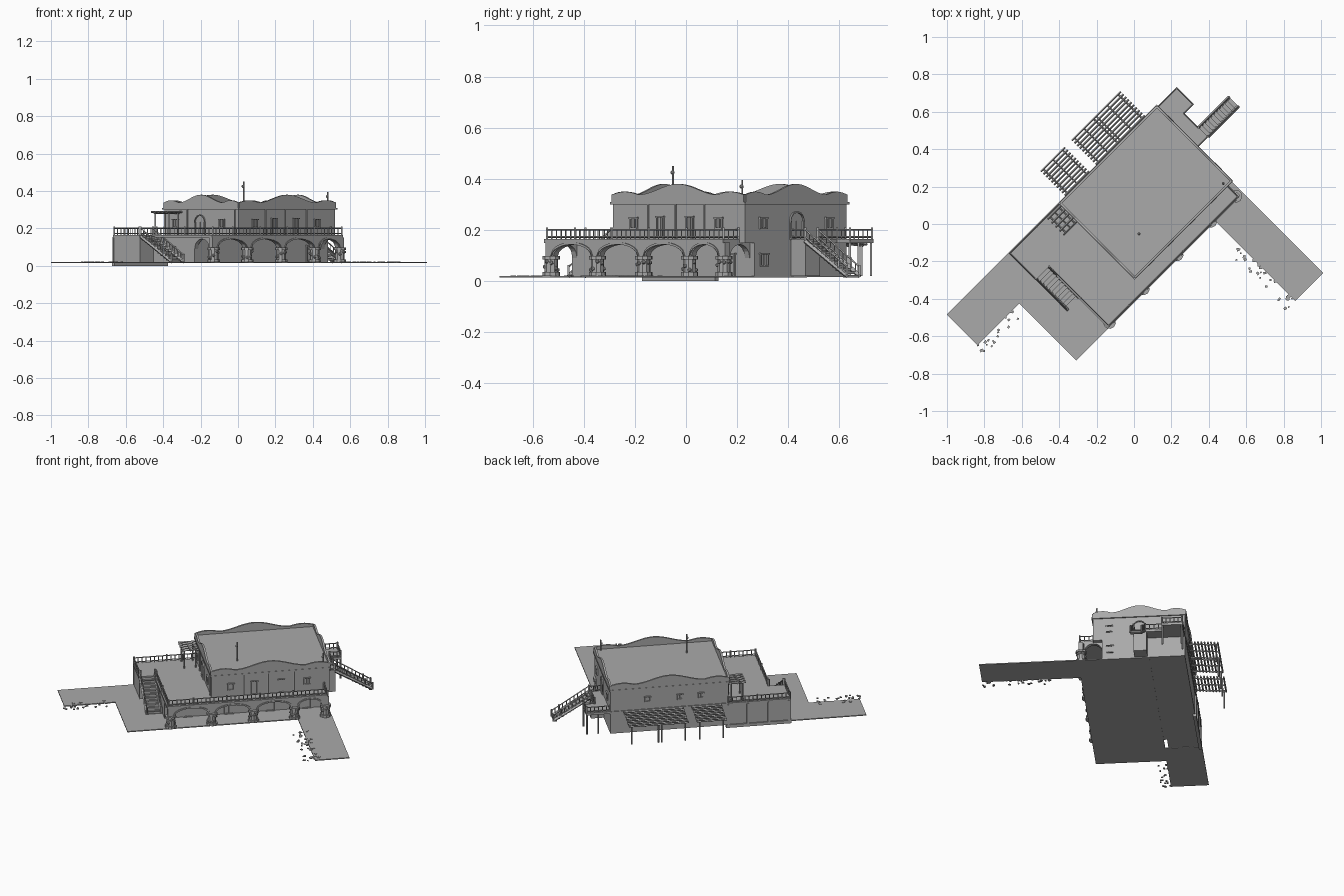
import bpy, bmesh, math, random
from mathutils import Matrix, Vector

random.seed(4)
cube = bpy.data.objects.get("Cube")
if cube:
    bpy.data.objects.remove(cube)

plaster = bpy.data.materials.new("grey plaster")
plaster.use_nodes = True
plaster.diffuse_color = (0.4, 0.4, 0.4, 1)
plaster.node_tree.nodes["Principled BSDF"].inputs["Base Color"].default_value = (0.4, 0.4, 0.4, 1)

TURN = Matrix.Rotation(math.radians(45), 4, "Z")  # the house stands diagonally
GROUND, DECK, ROOF = 0.02, 0.165, 0.325
U0, U1, V0, V1 = -0.2, 0.53, -0.205, 0.357       # upper storey
BACK, FRONT, END = 0.362, -0.28, -0.48           # terrace limits


def finish(name, bm):
    bmesh.ops.recalc_face_normals(bm, faces=bm.faces)
    bm.transform(TURN)
    mesh = bpy.data.meshes.new(name)
    bm.to_mesh(mesh)
    bm.free()
    mesh.materials.append(plaster)
    obj = bpy.data.objects.new(name, mesh)
    bpy.context.collection.objects.link(obj)
    return obj


def box(bm, u0, u1, v0, v1, z0, z1):
    m = Matrix.Translation(((u0 + u1) / 2, (v0 + v1) / 2, (z0 + z1) / 2))
    bmesh.ops.create_cube(bm, size=1, matrix=m @ Matrix.Diagonal((u1 - u0, v1 - v0, z1 - z0, 1)))


def bar(bm, p, q, r, sides=4):
    p, q = Vector(p), Vector(q)
    m = Matrix.Translation((p + q) / 2) @ (q - p).to_track_quat("Z", "Y").to_matrix().to_4x4()
    bmesh.ops.create_cone(bm, segments=sides, radius1=r, radius2=r, depth=(q - p).length,
                          cap_ends=True, matrix=m)


def boxes(name, *sizes):
    bm = bmesh.new()
    for s in sizes:
        box(bm, *s)
    return finish(name, bm)


def curtain(bm, a, b, n, low, high, thick):
    """Upright wall from a to b between two height curves of t in 0..1."""
    a, b = Vector(a), Vector(b)
    side = Vector((b.y - a.y, a.x - b.x)).normalized() * thick / 2
    rows = []
    for i in range(n + 1):
        t = i / n
        p = a.lerp(b, t)
        rows.append([bm.verts.new((*(p + s * side), z(t))) for s, z in
                     ((-1, low), (1, low), (1, high), (-1, high))])
    for r, s in zip(rows, rows[1:]):
        for k in range(4):
            bm.faces.new((r[k], r[(k + 1) % 4], s[(k + 1) % 4], s[k]))
    bm.faces.new(rows[0])
    bm.faces.new(rows[-1])


def railing(bm, p, q):
    p, q = Vector(p), Vector(q)
    up = Vector((0, 0, 1))
    n = max(1, round((q - p).length / 0.026))
    for h in (0.008, 0.036):
        bar(bm, p + up * h, q + up * h, 0.0035)
    for i in range(n + 1):
        s = p.lerp(q, i / n)
        post = i % 8 == 0 or i == n
        bar(bm, s - up * 0.004, s + up * (0.044 if post else 0.036), 0.0055 if post else 0.003)


# Ground sheets
boxes("front_ground", (-0.735, U1, -0.297, 0.14, 0.014, GROUND))
boxes("side_ground", (-1.05, -0.58, 0.134, 0.365, 0.014, GROUND))
boxes("path_ground", (0.318, U1, -0.9, -0.2, 0.014, GROUND))
boxes("back_footing", (-0.587, -0.184, 0.345, 0.365, 0, GROUND))

# Lower storey, terrace and upper storey
boxes("lower_storey", (END, U1, -0.15, V1, 0.016, 0.15), (-0.58, END, 0.16, V1, 0.016, 0.15))
boxes("terrace_deck", (END - 0.01, 0.5, FRONT - 0.015, BACK, 0.15, DECK),
      (-0.585, END - 0.01, 0.16, BACK, 0.15, DECK), (0.5, U1, V0, BACK, 0.15, DECK))
boxes("upper_storey", (U0, U1, V0, V1, DECK, ROOF))
boxes("cornice", (U0 - 0.008, U1 + 0.008, V0 - 0.008, V1 + 0.008, 0.3, 0.31))
boxes("side_balcony", (U1, 0.61, 0.05, V1, 0.15, DECK), (0.61, 0.68, 0.226, V1, 0.15, DECK),
      (U1, 0.61, 0.05, 0.13, GROUND, 0.15))

# Curved parapet on all four sides
def crest(t):
    d = abs(2 * t - 1)
    if d < 0.6:
        return 0.338 + 0.042 * math.cos(math.pi * d / 1.2) ** 2
    return 0.338 + 0.012 * math.sin(math.pi * (d - 0.6) / 0.4)

bm = bmesh.new()
corners = [(U0, V0), (U1, V0), (U1, V1), (U0, V1)]
for i in range(4):
    curtain(bm, corners[i], corners[(i + 1) % 4], 40, lambda t: 0.3, crest, 0.012)
finish("parapet", bm)

# Arcade under the balcony
arches = bmesh.new()
def arch(t):
    return 0.09 + 0.053 * math.sqrt(max(0, 1 - (2 * t - 1) ** 2))

piers = [-0.465, -0.21, 0.046, 0.3, 0.49]
for a, b in zip(piers, piers[1:]):
    curtain(arches, (a + 0.02, FRONT), (b - 0.02, FRONT), 20, arch, lambda t: 0.152, 0.026)
    curtain(arches, (a + 0.012, FRONT), (b - 0.012, FRONT), 20, arch,
            lambda t: arch(t) + 0.009, 0.036)
for u in (END + 0.015, 0.49):
    curtain(arches, (u, FRONT + 0.02), (u, -0.15), 16, arch, lambda t: 0.152, 0.026)
finish("arcade_arches", arches)

bm = bmesh.new()
for u in piers:
    for z0, z1, r in ((GROUND, 0.035, 0.034), (0.035, 0.085, 0.026), (0.085, 0.098, 0.034)):
        bar(bm, (u, FRONT, z0), (u, FRONT, z1), r, 10)
    box(bm, u - 0.02, u + 0.02, FRONT - 0.013, FRONT + 0.013, 0.09, 0.152)
    for k in range(8):  # bulging stones
        a = k * math.pi / 4
        c = Vector((u + 0.025 * math.cos(a), FRONT + 0.025 * math.sin(a), random.uniform(0.04, 0.08)))
        bmesh.ops.create_icosphere(bm, subdivisions=1, radius=0.009, matrix=Matrix.Translation(c))
finish("arcade_piers", bm)

# Doors and windows: raised frames, with arched heads where wanted
frames = bmesh.new()
def opening(axis, at, out, c, z0, z1, w, arched=False):
    def put(p, q, depth):
        lo, hi = sorted((at - out * 0.002, at + out * depth))
        if axis == "v":
            box(frames, c + p[0], c + q[0], lo, hi, p[1], q[1])
        else:
            box(frames, lo, hi, c + p[0], c + q[0], p[1], q[1])
    f = 0.006
    put((-w, z0), (-w + f, z1), 0.007)
    put((w - f, z0), (w, z1), 0.007)
    put((-w, z0 - 0.002), (w, z0 + 0.004), 0.008)
    put((-0.002, z0), (0.002, z1), 0.004)
    if arched:
        a, b = ((c - w, at), (c + w, at)) if axis == "v" else ((at, c - w), (at, c + w))
        bow = lambda t: z1 + w * math.sqrt(max(0, 1 - (2 * t - 1) ** 2))
        curtain(frames, a, b, 16, lambda t: bow(t) - f, bow, 0.016)
    else:
        put((-w - 0.003, z1 - f), (w + 0.003, z1), 0.009)

for u, z0, z1 in ((-0.08, 0.205, 0.25), (0.065, DECK, 0.255), (0.23, DECK, 0.255), (0.39, 0.205, 0.25)):
    opening("v", V0, -1, u, z0, z1, 0.02)
for v in (0.27, -0.08):
    opening("u", U0, -1, v, 0.205, 0.25, 0.02)
for v in (-0.105, 0.26):
    opening("u", U1, 1, v, 0.205, 0.25, 0.02)
opening("u", U0, -1, 0.085, DECK, 0.235, 0.038, True)
opening("u", U1, 1, 0.08, DECK, 0.235, 0.038, True)
for u in (0.3, 0.1, -0.03):
    opening("v", V1, 1, u, 0.215, 0.25, 0.018)
for a, b in zip(piers, piers[1:]):
    opening("v", -0.15, -1, (a + b) / 2, GROUND, 0.11, 0.03)
opening("u", U1, 1, -0.1, 0.06, 0.11, 0.022)
finish("door_and_window_frames", frames)

# Wall pilasters and drainpipes
bm = bmesh.new()
for u in (-0.575, -0.45, -0.32, -0.2):
    box(bm, u - 0.008, u + 0.008, V1, V1 + 0.008, 0.0, 0.155)
for u in (0.0, 0.15, 0.31):
    bar(bm, (u, V0 - 0.004, DECK), (u, V0 - 0.004, 0.3), 0.004, 6)
for v in (-0.18, 0.18):
    bar(bm, (U0 - 0.004, v, DECK), (U0 - 0.004, v, 0.3), 0.004, 6)
finish("pilasters_and_pipes", bm)

# Two outside stairs with sloping rails
def stairs(name, top, bottom, half, n=11):
    top, bottom = Vector(top), Vector(bottom)
    step = (bottom - top) / n
    cross = Vector((step.y, step.x, 0)).normalized() * half
    bm = bmesh.new()
    for i in range(n):
        p, q = top + step * i, top + step * (i + 1)
        us = sorted((p.x - cross.x, q.x + cross.x, p.x + cross.x, q.x - cross.x))
        vs = sorted((p.y - cross.y, q.y + cross.y, p.y + cross.y, q.y - cross.y))
        box(bm, us[0], us[-1], vs[0], vs[-1], q.z - 0.006, q.z + 0.004)
    for s in (-1, 1):
        bar(bm, top + cross * s - Vector((0, 0, 0.01)), bottom + cross * s, 0.009)
    finish(name, bm)
    bm = bmesh.new()
    for s in (-1, 1):
        railing(bm, top + cross * s, bottom + cross * s)
    finish(name + "_rails", bm)

stairs("front_stairs", (-0.53, 0.16, DECK), (-0.53, -0.075, GROUND), 0.045)
stairs("side_stairs", (0.61, 0.085, DECK), (0.84, 0.085, GROUND), 0.035)

# Terrace and balcony railings
def rail_path(name, points):
    bm = bmesh.new()
    for p, q in zip(points, points[1:]):
        railing(bm, (*p, DECK), (*q, DECK))
    finish(name, bm)

rail_path("terrace_railing", [(0.495, V0), (0.495, FRONT - 0.008), (END, FRONT - 0.008), (END, 0.16)])
rail_path("back_railing", [(-0.58, 0.165), (-0.58, BACK - 0.005), (U0, BACK - 0.005)])
rail_path("balcony_railing", [(U1, 0.052), (0.606, 0.052)])
rail_path("landing_railing", [(0.606, 0.12), (0.606, 0.23), (0.676, 0.23), (0.676, 0.352), (U1, 0.352)])
bm = bmesh.new()
for u, v in ((0.674, 0.232), (0.674, 0.35), (0.604, 0.35)):
    bar(bm, (u, v, GROUND), (u, v, DECK), 0.006)
finish("landing_posts", bm)

# Slatted pergolas behind the house and a lattice one on the terrace
def pergola(name, u0, u1, v0, v1, foot, z_in, z_out, slats, outer):
    bm = bmesh.new()
    for u in (u0 + 0.02, (u0 + u1) / 2, u1 - 0.02):
        bar(bm, (u, v0, z_in - 0.006), (u, v1, z_out - 0.006), 0.005)
    for i in range(slats):
        t = i / (slats - 1)
        v, z = v0 + (v1 - v0) * t, z_in + (z_out - z_in) * t
        bar(bm, (u0, v, z), (u1, v, z), 0.0055)
    for u in (u0 + 0.02, u1 - 0.02):
        for v, z in [(v1 - 0.01, z_out)] + ([(v0 + 0.01, z_in)] if outer else []):
            bar(bm, (u, v, foot), (u, v, z), 0.0055)
    finish(name, bm)

for i, (a, b) in enumerate(((0.245, 0.45), (0.08, 0.265), (-0.155, 0.03))):
    pergola(f"back_pergola_{i + 1}", a, b, 0.37, 0.55, GROUND, 0.16, 0.145, 10, False)
pergola("terrace_pergola", -0.31, -0.2, 0.225, 0.345, DECK, 0.288, 0.288, 5, True)

# Flagpole and corner mast with lamps
bm = bmesh.new()
for x, y, z in ((0.03, -0.05, 0.45), (0.48, 0.22, 0.395)):
    p = TURN.inverted() @ Vector((x, y, 0))
    bar(bm, (p.x, p.y, 0.3), (p.x, p.y, z), 0.004, 6)
    bmesh.ops.create_icosphere(bm, subdivisions=1, radius=0.009,
                               matrix=Matrix.Translation((p.x - 0.004, p.y, z - 0.025)))
finish("roof_masts", bm)

# Scattered rubble beside the paths
bm = bmesh.new()
for n, (ua, ub), (va, vb) in ((26, (-1.06, -0.77), (0.07, 0.17)), (36, (0.25, 0.35), (-0.9, -0.45))):
    for i in range(n):
        c = Vector((random.uniform(ua, ub), random.uniform(va, vb), GROUND))
        m = Matrix.Translation(c) @ Matrix.Rotation(random.uniform(0, 3), 4, "Z")
        s = random.uniform(0.009, 0.019)
        bmesh.ops.create_cube(bm, size=1, matrix=m @ Matrix.Diagonal((s, s * 0.8, 0.006, 1)))
finish("rubble", bm)
